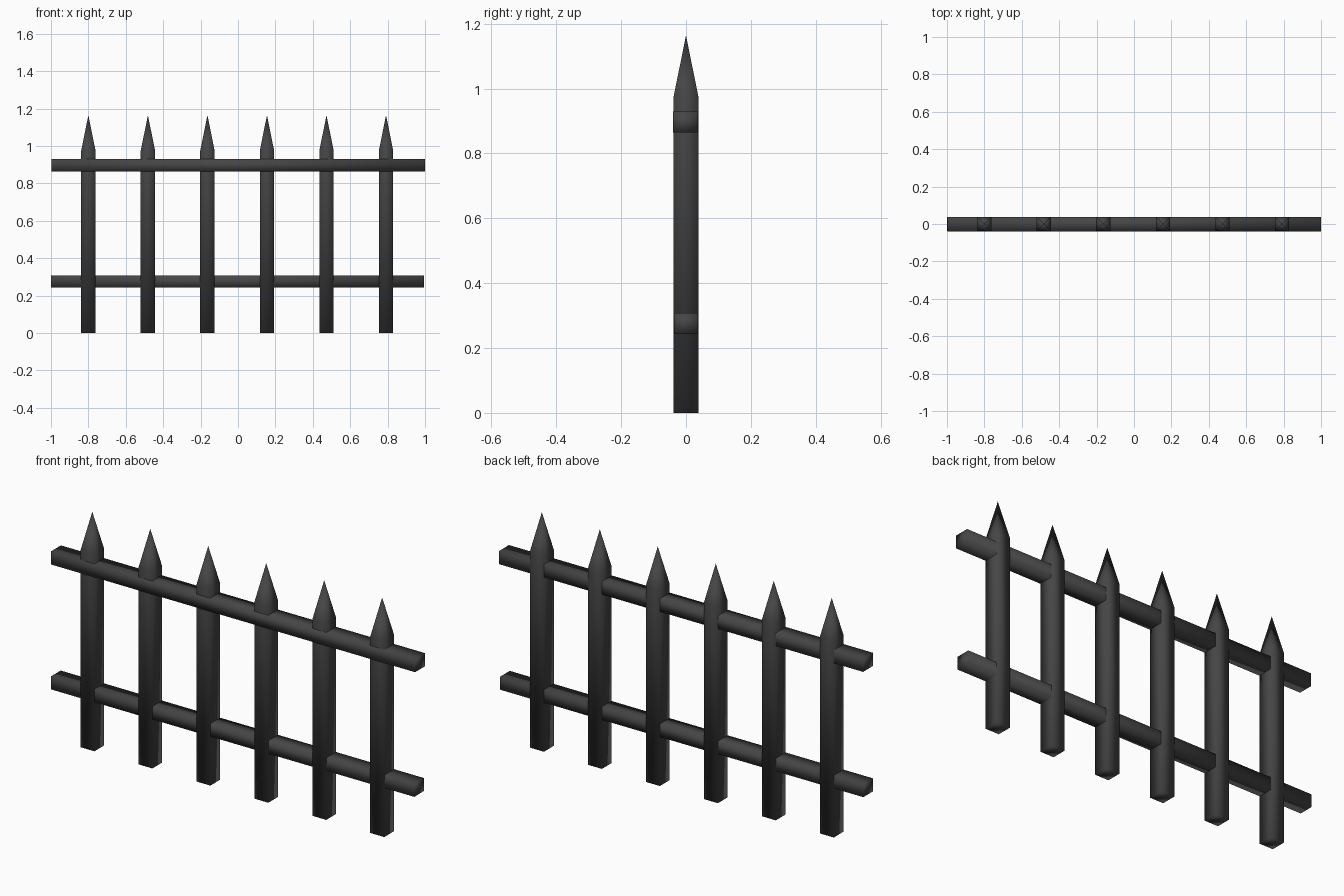
import bpy, bmesh
from mathutils import Vector

if "Cube" in bpy.data.objects:
    bpy.data.objects.remove(bpy.data.objects["Cube"])

iron = bpy.data.materials.new("dark iron")
iron.diffuse_color = (0.06, 0.06, 0.06, 1)
iron.use_nodes = True
iron.node_tree.nodes["Principled BSDF"].inputs["Base Color"].default_value = iron.diffuse_color


def finish(bm, name):
    """Turn a bmesh into a softly shaded iron object."""
    bmesh.ops.recalc_face_normals(bm, faces=bm.faces)
    for f in bm.faces:
        f.smooth = True
    mesh = bpy.data.meshes.new(name)
    bm.to_mesh(mesh)
    bm.free()
    mesh.materials.append(iron)
    obj = bpy.data.objects.new(name, mesh)
    bpy.context.collection.objects.link(obj)
    return obj


def box(lo, hi):
    """Bmesh box between two corners."""
    lo, hi = Vector(lo), Vector(hi)
    bm = bmesh.new()
    bmesh.ops.create_cube(bm, size=1)
    bmesh.ops.scale(bm, vec=hi - lo, verts=bm.verts)
    bmesh.ops.translate(bm, vec=(lo + hi) / 2, verts=bm.verts)
    return bm


# Pickets: square posts, top face poked up into a four-sided spike
HALF, SHOULDER, TIP = 0.0385, 0.974, 1.164
for i in range(6):
    x = -0.8 + i * 0.3183
    bm = box((x - HALF, -HALF, 0), (x + HALF, HALF, SHOULDER))
    bm.normal_update()
    top = [f for f in bm.faces if f.normal.z > 0.9]
    apex = bmesh.ops.poke(bm, faces=top)["verts"][0]
    apex.co.z = TIP
    finish(bm, f"picket_{i + 1}")

# Rails: upper one sits slightly proud at the front, lower one slightly inset
finish(box((-0.998, -0.0395, 0.864), (1.0, 0.0365, 0.930)), "upper_rail")
finish(box((-1.0, -0.0375, 0.243), (0.994, 0.0375, 0.308)), "lower_rail")
